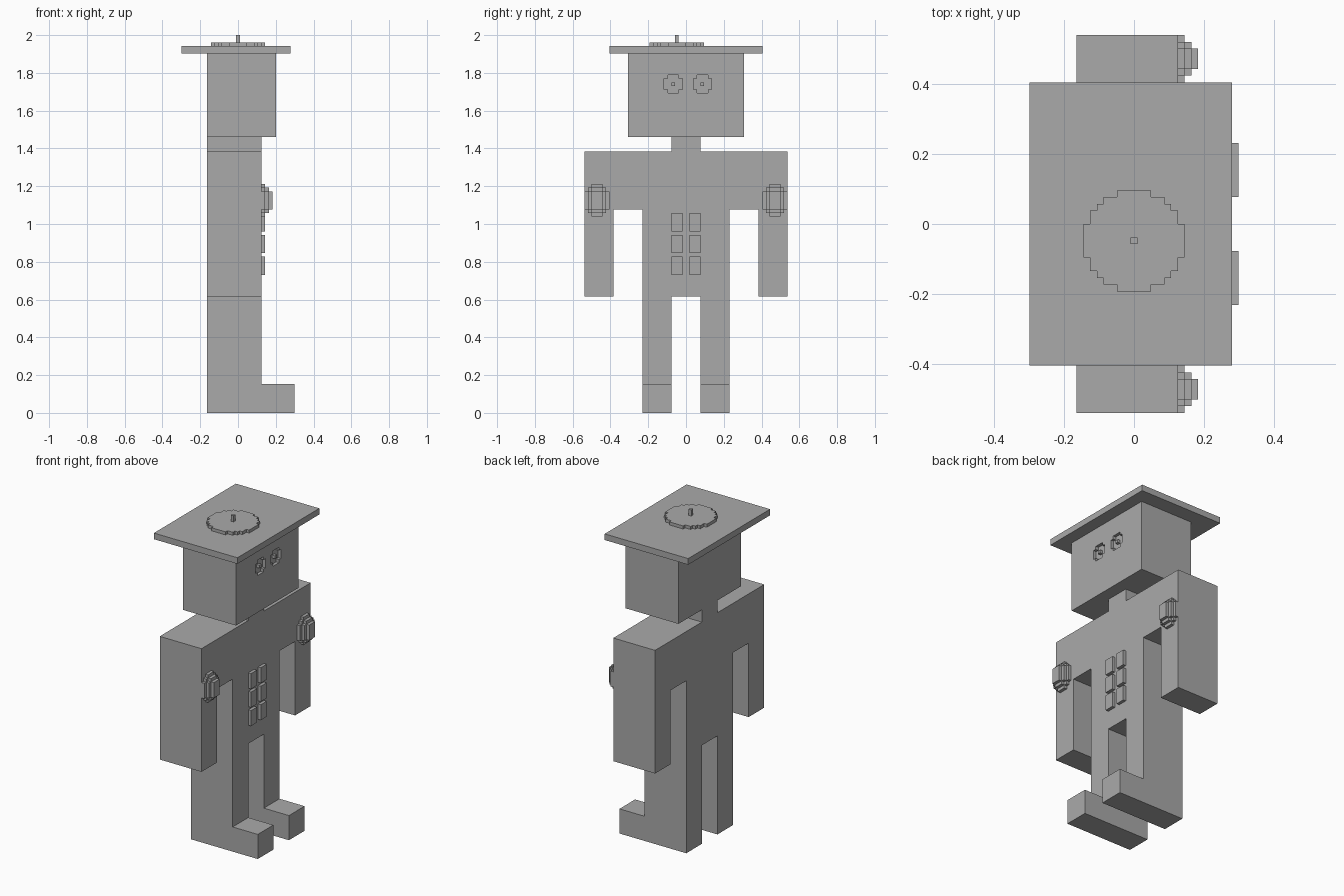
import bpy, bmesh
from mathutils import Vector

cube = bpy.data.objects.get("Cube")
if cube:
    bpy.data.objects.remove(cube)

U = 2 / 104  # one block of the grid the figure is built on

grey = bpy.data.materials.new("plain grey")
grey.use_nodes = True
grey.diffuse_color = (0.4, 0.4, 0.4, 1)
grey.node_tree.nodes["Principled BSDF"].inputs["Base Color"].default_value = (0.4, 0.4, 0.4, 1)


def prism(name, outline, lo, hi, axis="x"):
    """Extrude a 2D outline (in blocks) from lo to hi along x or z."""
    bm = bmesh.new()
    place = (lambda a, b: (lo, a, b)) if axis == "x" else (lambda a, b: (a, b, lo))
    face = bm.faces.new([bm.verts.new(Vector(place(a, b)) * U) for a, b in outline])
    new = bmesh.ops.extrude_face_region(bm, geom=[face])["geom"]
    step = Vector((hi - lo, 0, 0) if axis == "x" else (0, 0, hi - lo)) * U
    bmesh.ops.translate(bm, vec=step, verts=[v for v in new if isinstance(v, bmesh.types.BMVert)])
    bmesh.ops.recalc_face_normals(bm, faces=bm.faces)
    mesh = bpy.data.meshes.new(name)
    bm.to_mesh(mesh)
    bm.free()
    mesh.materials.append(grey)
    obj = bpy.data.objects.new(name, mesh)
    bpy.context.collection.objects.link(obj)
    return obj


def rect(a0, a1, b0, b1):
    return [(a0, b0), (a1, b0), (a1, b1), (a0, b1)]


def stepped(ca, cb, rows):
    """Stepped round outline from the width of each block row."""
    right, b = [], cb - len(rows) / 2
    for i, w in enumerate(rows):
        if i == 0 or rows[i - 1] != w:
            right.append((w / 2, b + i))
        if i == len(rows) - 1 or rows[i + 1] != w:
            right.append((w / 2, b + i + 1))
    return [(ca + a, z) for a, z in right] + [(ca - a, z) for a, z in reversed(right)]


# Body: neck, shoulders, arms and legs as one mirrored silhouette
half = [(4, 76), (4, 72), (28, 72), (28, 32), (20, 32), (20, 56),
        (12, 56), (12, 0), (4, 0), (4, 32)]
prism("body", half + [(-y, z) for y, z in reversed(half)], -8.5, 6.5)

# Head with two recessed eyes
head = prism("head", rect(-16, 16, 76, 99), -8.5, 10.5)
for side, y in (("right", -3.5), ("left", 4.5)):
    cutter = prism(side + "_eye_cutter", stepped(y, 90.5, [3, 5, 5, 5, 3]), 9.5, 12)
    cutter.hide_render = True
    mod = head.modifiers.new(side + "_eye", "BOOLEAN")
    mod.operation, mod.solver, mod.object = "DIFFERENCE", "EXACT", cutter
    bpy.context.view_layer.objects.active = head
    bpy.ops.object.modifier_apply(modifier=mod.name)
    bpy.data.objects.remove(cutter)
    prism(side + "_pupil", rect(y - 0.5, y + 0.5, 90, 91), 9.5, 10.5)

# Hat: flat board, round button and stub
prism("hat_board", rect(-15.5, 14.5, -21, 21), 99, 101, "z")
disc_rows = [5, 9, 11, 13, 13] + [15] * 5 + [13, 13, 11, 9, 5]
prism("hat_button", stepped(0, -2.5, disc_rows), 101, 102, "z")
prism("hat_stub", rect(-0.5, 0.5, -3, -2), 102, 104, "z")

# Feet and rounded arm studs
stud_layers = [[3, 5] + [7] * 5 + [5, 3], [3] + [5] * 5 + [3], [3] * 5]
for side, s in (("right", -1), ("left", 1)):
    prism(side + "_foot", rect(s * 8 - 4, s * 8 + 4, 0, 8), 6.5, 15.5)
    for i, rows in enumerate(stud_layers):
        prism(f"{side}_arm_stud_{i + 1}", stepped(s * 24.5, 58.5, rows), 6.5 + i, 7.5 + i)

# Two columns of chest plates
for side, y in (("right", -4), ("left", 1)):
    for i, z in enumerate((38, 44, 50)):
        prism(f"{side}_chest_plate_{i + 1}", rect(y, y + 3, z, z + 5), 6.5, 7.5)
